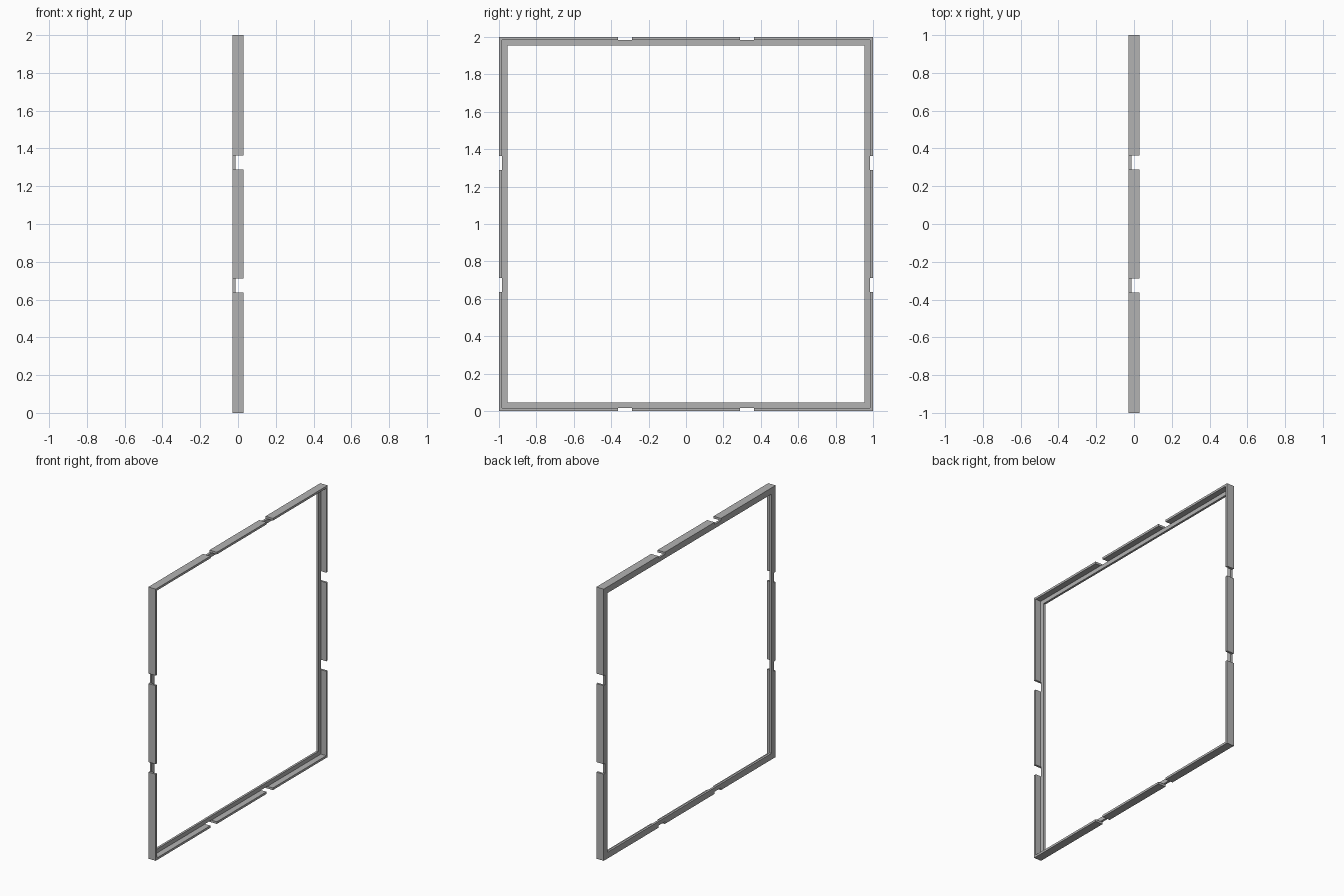
import bpy
import bmesh
from mathutils import Matrix

cube = bpy.data.objects.get("Cube")
if cube:
    bpy.data.objects.remove(cube, do_unlink=True)

HALF_DEPTH = 0.03     # half of the frame's depth along x
WALL = 0.016          # thickness of wall and flange
INNER = 0.954         # half size of the opening
NOTCH_AT = 0.326      # notch centre from the middle of each side
NOTCH_WIDTH = 0.074

grey = bpy.data.materials.new("grey")
grey.use_nodes = True
colour = (0.45, 0.45, 0.45, 1)
grey.diffuse_color = colour
grey.node_tree.nodes["Principled BSDF"].inputs["Base Color"].default_value = colour


def make_object(name, bm):
    bmesh.ops.recalc_face_normals(bm, faces=bm.faces)
    mesh = bpy.data.meshes.new(name)
    bm.to_mesh(mesh)
    bm.free()
    mesh.materials.append(grey)
    obj = bpy.data.objects.new(name, mesh)
    bpy.context.collection.objects.link(obj)
    return obj


# Square frame: L-shaped section (x, half size) swept round four corners
section = [
    (-HALF_DEPTH, 1), (HALF_DEPTH, 1), (HALF_DEPTH, 1 - WALL),
    (WALL - HALF_DEPTH, 1 - WALL), (WALL - HALF_DEPTH, INNER), (-HALF_DEPTH, INNER),
]
corners = [(-1, -1), (1, -1), (1, 1), (-1, 1)]
bm = bmesh.new()
rings = [[bm.verts.new((x, r * cy, 1 + r * cz)) for cy, cz in corners] for x, r in section]
for a, b in zip(rings, rings[1:] + rings[:1]):
    for i in range(4):
        j = (i + 1) % 4
        bm.faces.new((a[i], a[j], b[j], b[i]))
frame = make_object("frame", bm)

# Notches: two through the outer wall on each side
bm = bmesh.new()
depth = WALL + 0.0004
for side in (-1, 1):
    for along in (-NOTCH_AT, NOTCH_AT):
        reach = side * (1 - depth + 0.05)
        for y, z, sy, sz in ((reach, along, 0.1, NOTCH_WIDTH),
                             (along, reach, NOTCH_WIDTH, 0.1)):
            place = Matrix.Translation((0, y, 1 + z)) @ Matrix.Diagonal((0.2, sy, sz, 1))
            bmesh.ops.create_cube(bm, size=1, matrix=place)
cutter = make_object("notch_cutter", bm)
cutter.hide_render = True

cut = frame.modifiers.new("notches", 'BOOLEAN')
cut.operation = 'DIFFERENCE'
cut.solver = 'EXACT'
cut.object = cutter
bpy.context.view_layer.objects.active = frame
bpy.ops.object.modifier_apply(modifier=cut.name)
bpy.data.objects.remove(cutter, do_unlink=True)
